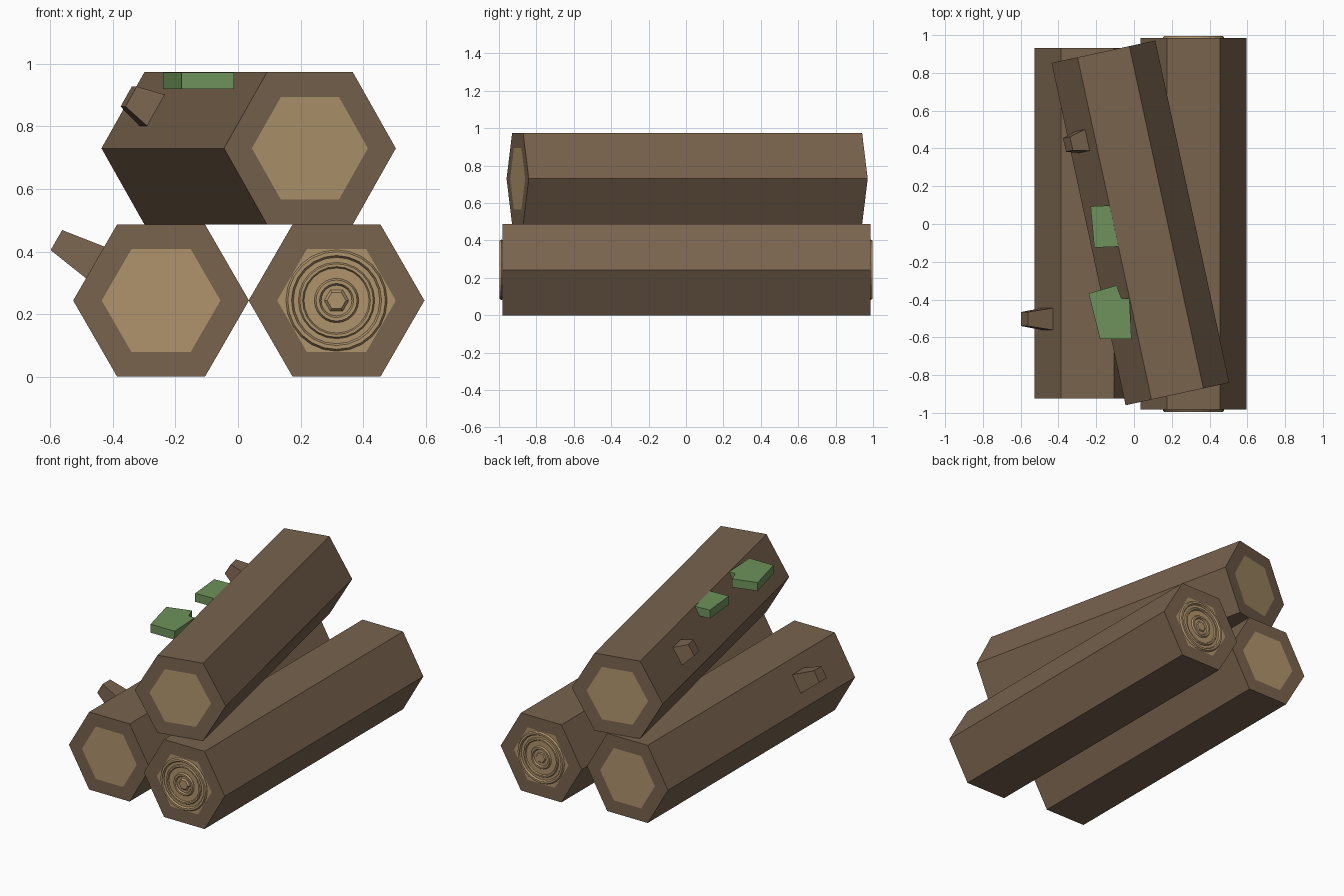
import bpy, bmesh
from math import cos, sin, pi, radians
from mathutils import Matrix, Vector

cube = bpy.data.objects.get("Cube")
if cube:
    bpy.data.objects.remove(cube, do_unlink=True)


def material(name, rgb):
    m = bpy.data.materials.new(name)
    m.use_nodes = True
    colour = (*rgb, 1)
    m.diffuse_color = colour
    m.node_tree.nodes["Principled BSDF"].inputs["Base Color"].default_value = colour
    return m


BARK = material("bark brown", (0.188, 0.125, 0.075))
WOOD = material("cut wood tan", (0.43, 0.295, 0.15))
MOSS = material("moss green", (0.155, 0.29, 0.105))

RADIUS = 0.281
APOTHEM = RADIUS * cos(pi / 6)


def finish(name, bm, mats, matrix=Matrix()):
    bmesh.ops.recalc_face_normals(bm, faces=bm.faces[:])
    mesh = bpy.data.meshes.new(name)
    bm.to_mesh(mesh)
    bm.free()
    for m in mats:
        mesh.materials.append(m)
    ob = bpy.data.objects.new(name, mesh)
    ob.matrix_world = matrix
    bpy.context.collection.objects.link(ob)
    return ob


def loft(bottom, top):
    """Closed solid between two matching outlines; returns the two end faces."""
    bm = bmesh.new()
    a = [bm.verts.new(p) for p in bottom]
    b = [bm.verts.new(p) for p in top]
    for i in range(len(a)):
        j = (i + 1) % len(a)
        bm.faces.new((a[i], a[j], b[j], b[i]))
    ends = [bm.faces.new(a[::-1]), bm.faces.new(b)]
    bmesh.ops.recalc_face_normals(bm, faces=bm.faces[:])
    return bm, ends


def ngon(radius, y, sides=6):
    return [Vector((radius * cos(2 * pi * i / sides), y, radius * sin(2 * pi * i / sides)))
            for i in range(sides)]


def log(name, length, matrix):
    # Six-sided trunk with an inset cut-wood face on each end
    bm, ends = loft(ngon(RADIUS, -length / 2), ngon(RADIUS, length / 2))
    bmesh.ops.inset_individual(bm, faces=ends, thickness=0.079, use_even_offset=True)
    for f in ends:
        f.material_index = 1
    return finish(name, bm, [BARK, WOOD], matrix)


def stub(name, along, length, matrix):
    # Tapered square branch on the upper -x side of a log
    def square(half, z):
        return [(x * half, y * half, z) for x, y in ((-1, -1), (1, -1), (1, 1), (-1, 1))]
    bm, _ = loft(square(0.06, -0.01), square(0.037, length))
    place = (Matrix.Translation((0, along, 0)) @ Matrix.Rotation(-pi / 3, 4, 'Y')
             @ Matrix.Translation((0, 0, APOTHEM)))
    finish(name, bm, [BARK], matrix @ place)


def moss(name, outline):
    # Flat shelf level with the top of the upper log
    bm, _ = loft([(x, y, 0.92) for x, y in outline], [(x, y, 0.973) for x, y in outline])
    finish(name, bm, [MOSS])


# Logs
left_at = Matrix.Translation((-0.246, 0.004, APOTHEM))
right_at = Matrix.Translation((0.315, 0.002, APOTHEM))
top_at = Matrix.Translation((0.034, 0.006, 3 * APOTHEM)) @ Matrix.Rotation(radians(12.2), 4, 'Z')
log("lower_log_a", 1.855, left_at)
log("lower_log_b", 1.968, right_at)
log("upper_log", 1.854, top_at)

# Branch stubs
stub("lower_branch_stub", -0.507, 0.143, left_at)
stub("upper_branch_stub", 0.488, 0.088, top_at)

# Moss shelves
moss("small_moss", [(-0.23, 0.093), (-0.135, 0.098), (-0.06, 0.09), (-0.03, -0.11),
                    (-0.087, -0.12), (-0.21, -0.125)])
moss("large_moss", [(-0.24, -0.368), (-0.093, -0.325), (-0.066, -0.394), (-0.024, -0.394),
                    (-0.013, -0.61), (-0.18, -0.61)])

# Raised growth rings on both ends of one lower log
for side, end in ((-1, "front"), (1, "back")):
    y = side * 0.986
    for i, (major, minor) in enumerate(((0.15, 0.012), (0.113, 0.009), (0.06, 0.011))):
        bpy.ops.mesh.primitive_torus_add(
            major_radius=major, minor_radius=minor, major_segments=24, minor_segments=6,
            location=(0.315, y, APOTHEM), rotation=(pi / 2, 0, 0))
        ring = bpy.context.object
        ring.name = f"{end}_growth_ring_{i + 1}"
        ring.data.materials.append(WOOD)
    bm, _ = loft(ngon(0.045, y - side * 0.01), ngon(0.03, y + side * 0.006))
    finish(f"{end}_heartwood", bm, [WOOD], Matrix.Translation((0.315, 0, APOTHEM)))
